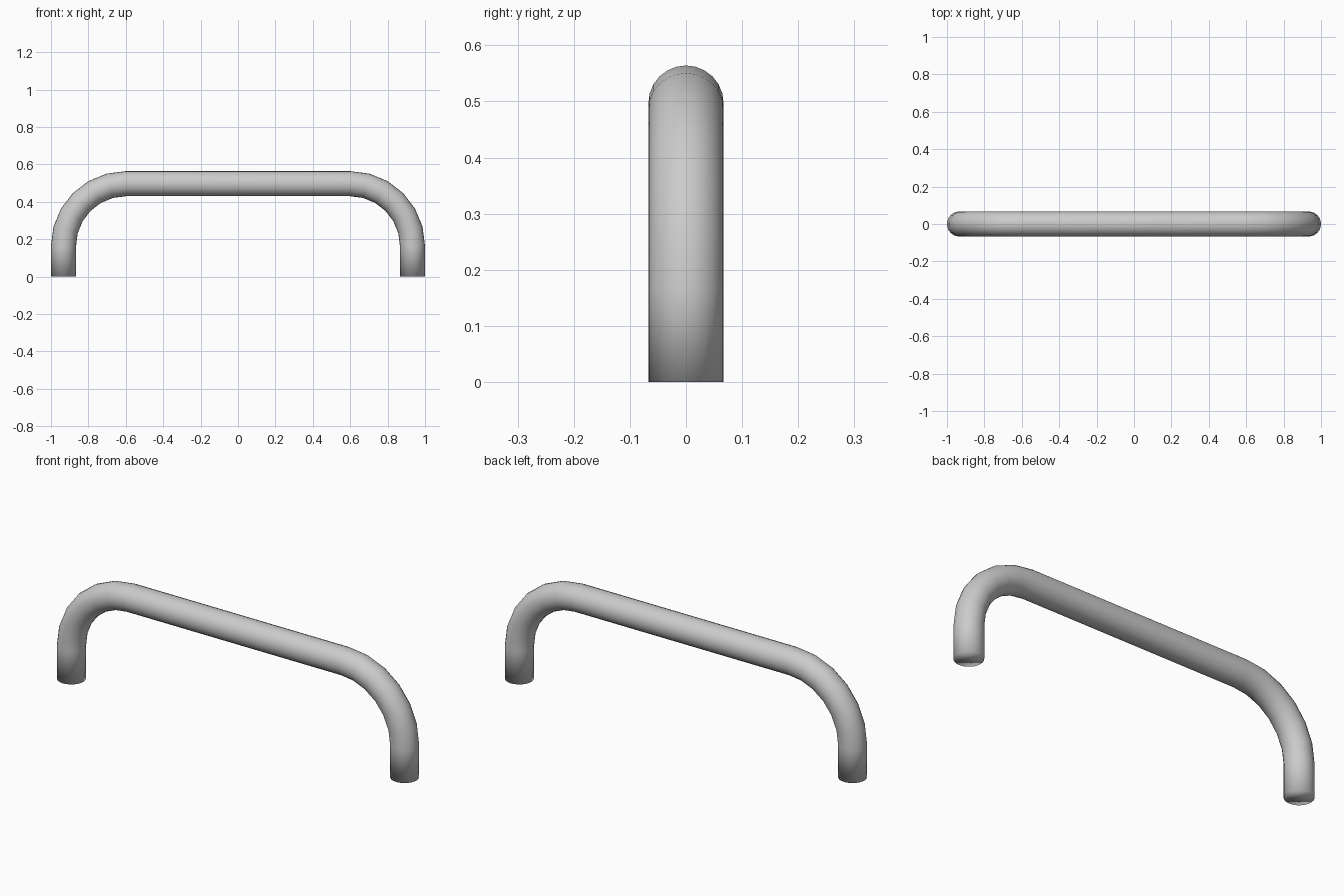
import bpy, bmesh
from math import cos, sin, pi, radians

if "Cube" in bpy.data.objects:
    bpy.data.objects.remove(bpy.data.objects["Cube"])

TUBE, BEND = 0.067, 0.333          # tube radius, centreline bend radius
CX, CZ = 0.6, 0.164                # bend centre
SIDES, STEPS = 24, 6

# Grey metal
metal = bpy.data.materials.new("grey metal")
metal.use_nodes = True
grey = (0.6, 0.6, 0.6, 1)
metal.diffuse_color = grey
metal.node_tree.nodes["Principled BSDF"].inputs["Base Color"].default_value = grey

# Centreline stations: x, z and the direction pointing outward from the bend
half = [(CX + BEND, 0, 0)]
for i in range(STEPS + 1):
    a = radians(90) * i / STEPS
    half.append((CX + BEND * cos(a), CZ + BEND * sin(a), a))
path = half + [(-x, z, pi - a) for x, z, a in reversed(half)]

# Tube swept along the centreline
bm = bmesh.new()
rings = []
for x, z, a in path:
    ring = []
    for k in range(SIDES):
        t = 2 * pi * k / SIDES
        out = TUBE * cos(t)
        ring.append(bm.verts.new((x + out * cos(a), TUBE * sin(t), z + out * sin(a))))
    rings.append(ring)
for r, s in zip(rings, rings[1:]):
    for k in range(SIDES):
        n = (k + 1) % SIDES
        bm.faces.new((r[k], r[n], s[n], s[k]))

# Flat end caps
bm.faces.new(rings[0])
bm.faces.new(rings[-1])
bmesh.ops.recalc_face_normals(bm, faces=bm.faces)
for f in bm.faces:
    f.smooth = True

mesh = bpy.data.meshes.new("handle_bar")
bm.to_mesh(mesh)
bm.free()
mesh.materials.append(metal)
bpy.context.collection.objects.link(bpy.data.objects.new("handle_bar", mesh))
